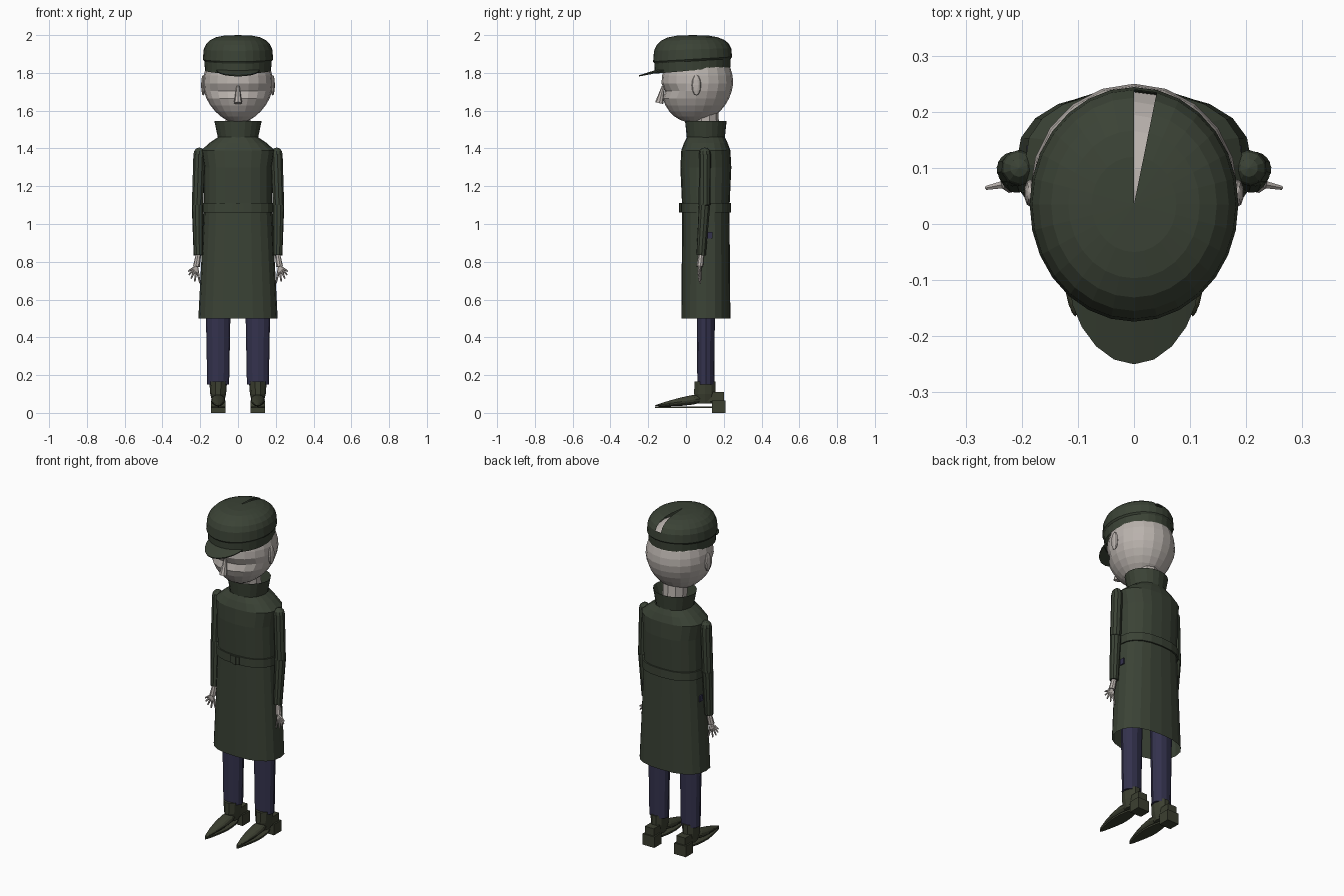
import bpy, bmesh, math
from mathutils import Vector

default_cube = bpy.data.objects.get("Cube")
if default_cube:
    bpy.data.objects.remove(default_cube, do_unlink=True)


def make_material(name, red, green, blue):
    material = bpy.data.materials.new(name)
    material.use_nodes = True
    color = (red, green, blue, 1)
    material.diffuse_color = color
    material.node_tree.nodes["Principled BSDF"].inputs["Base Color"].default_value = color
    return material


CLOTH = make_material("dark olive cloth", 0.043, 0.055, 0.036)
LEATHER = make_material("dark olive leather", 0.045, 0.05, 0.03)
NAVY = make_material("navy cloth", 0.034, 0.032, 0.075)
SKIN = make_material("pale skin", 0.49, 0.45, 0.42)


def finish(name, bm, material):
    bmesh.ops.recalc_face_normals(bm, faces=bm.faces)
    mesh = bpy.data.meshes.new(name)
    bm.to_mesh(mesh)
    bm.free()
    mesh.materials.append(material)
    part = bpy.data.objects.new(name, mesh)
    bpy.context.collection.objects.link(part)
    return part


def signed_power(value, exponent):
    return math.copysign(abs(value) ** exponent, value)


def loft_mesh(rows, x=0, y=0.105, sides=20, power=2, closed=True):
    """Stack rounded sections, each given as height, half width, half depth."""
    bm = bmesh.new()
    loops = []
    for height, width, depth in rows:
        loop = []
        for i in range(sides):
            turn = math.tau * i / sides
            across = signed_power(math.cos(turn), 2 / power)
            along = signed_power(math.sin(turn), 2 / power)
            loop.append(bm.verts.new((x + width * across, y + depth * along, height)))
        loops.append(loop)
    for lower, upper in zip(loops, loops[1:]):
        for i in range(sides):
            bm.faces.new((lower[i - 1], lower[i], upper[i], upper[i - 1]))
    if closed:
        bm.faces.new(loops[0])
        bm.faces.new(loops[-1])
    return bm


def loft(name, material, rows, **options):
    return finish(name, loft_mesh(rows, **options), material)


def limb(name, material, start, end, start_radius, end_radius, sides=10):
    """Tapered tube between two points."""
    start, end = Vector(start), Vector(end)
    bm = bmesh.new()
    bmesh.ops.create_cone(bm, cap_ends=True, segments=sides, radius1=start_radius,
                          radius2=end_radius, depth=(end - start).length)
    turn = (end - start).to_track_quat("Z", "Y")
    for vert in bm.verts:
        vert.co = turn @ vert.co + (start + end) / 2
    return finish(name, bm, material)


def ball_mesh(center, radii, segments=10, rings=6):
    bm = bmesh.new()
    bmesh.ops.create_uvsphere(bm, u_segments=segments, v_segments=rings, radius=1)
    for vert in bm.verts:
        vert.co = Vector(center) + vert.co * Vector(radii)
    return bm


def box(name, material, center, size):
    bm = bmesh.new()
    bmesh.ops.create_cube(bm, size=1)
    for vert in bm.verts:
        vert.co = Vector(center) + vert.co * Vector(size)
    return finish(name, bm, material)


# Coat, open at the hem, with a standing collar
loft("coat", CLOTH, [(0.5, 0.21, 0.13), (1.08, 0.18, 0.125), (1.3, 0.18, 0.135),
                     (1.39, 0.195, 0.13), (1.43, 0.15, 0.115), (1.46, 0.105, 0.1)],
     power=2.4, closed=False)
loft("collar", CLOTH, [(1.45, 0.105, 0.1), (1.545, 0.125, 0.11), (1.45, 0.09, 0.09)],
     closed=False)

# Belt and buckle
loft("belt", CLOTH, [(height, 0.188, 0.134) for height in (1.06, 1.11)], power=2.4)
box("buckle", CLOTH, (0, -0.03, 1.085), (0.06, 0.008, 0.045))
box("buckle_bar", CLOTH, (0, -0.034, 1.085), (0.02, 0.008, 0.05))

# Neck, then an egg-shaped head with a narrow jaw and recessed eyes
limb("neck", SKIN, (0, 0.11, 1.42), (0, 0.1, 1.62), 0.07, 0.07)
HEAD_HEIGHT, HEAD_CENTER = 0.21, 1.745
head = ball_mesh((0, 0.06, HEAD_CENTER), (0.185, 0.19, HEAD_HEIGHT), segments=20, rings=16)
for vert in head.verts:
    drop = max(0, HEAD_CENTER - vert.co.z) / HEAD_HEIGHT
    vert.co.x *= 1 - 0.15 * drop ** 2
    vert.co.y -= 0.02 * drop
    if vert.co.y < -0.05 and abs(vert.co.z - 1.705) < 0.015:
        vert.co.y += 0.02
finish("head", head, SKIN)
limb("nose", SKIN, (0, -0.12, 1.73), (0, -0.142, 1.64), 0.008, 0.022, sides=8)

# Cap: straight band and puffed crown, tipped forward
CAP_SIDES, CAP_Y = 28, 0.035
cap_rows = [(1.81, 0.175, 0.2), (1.86, 0.178, 0.202)]
for step in range(7):
    angle = math.radians(15 * step)
    radius = abs(math.cos(angle)) ** (2 / 3)
    cap_rows.append((1.87 + 0.13 * math.sin(angle) ** (2 / 3), 0.186 * radius, 0.209 * radius))
cap = loft_mesh(cap_rows, y=CAP_Y, sides=CAP_SIDES, closed=False)
bmesh.ops.remove_doubles(cap, verts=cap.verts, dist=0.0001)

# Open wedge at the back of the crown
quarter = math.pi / 2
wedge = []
for face in cap.faces:
    middle = face.calc_center_median()
    bearing = math.atan2(middle.y - CAP_Y, middle.x)
    if middle.z > 1.93 and quarter - math.tau / CAP_SIDES < bearing < quarter:
        wedge.append(face)
bmesh.ops.delete(cap, geom=wedge, context="FACES")
for vert in cap.verts:
    vert.co.z += 0.45 * (2 - vert.co.z) * vert.co.y
finish("cap", cap, CLOTH)

# Visor, a plate sloping down from the front of the band
visor = bmesh.new()
edge_pairs = []
for step in range(11):
    angle = math.pi * (step / 10 - 0.5)
    x, reach = 0.115 * math.sin(angle), abs(math.cos(angle))
    y = CAP_Y - 0.19 * math.sqrt(1 - (x / 0.18) ** 2)
    edge_pairs.append((visor.verts.new((x, y + 0.01, 1.82)),
                       visor.verts.new((x, y - 0.095 * reach, 1.817 - 0.03 * reach))))
for (inner, outer), (next_inner, next_outer) in zip(edge_pairs, edge_pairs[1:]):
    visor.faces.new((inner, next_inner, next_outer, outer))
visor_part = finish("visor", visor, CLOTH)
visor_part.modifiers.new("thickness", "SOLIDIFY").thickness = 0.006

FOOT_X = 0.105
for side, name in ((1, "left_"), (-1, "right_")):
    foot = side * FOOT_X
    ear = ball_mesh((side * 0.184, 0.055, 1.735), (0.012, 0.025, 0.055))
    finish(name + "ear", ear, SKIN)

    # Sleeve with a rounded shoulder
    shoulder = Vector((side * 0.205, 0.1, 1.37))
    elbow = Vector((side * 0.214, 0.098, 1.1))
    wrist = Vector((side * 0.21, 0.08, 0.835))
    finish(name + "shoulder", ball_mesh(shoulder, (0.032, 0.032, 0.035)), CLOTH)
    limb(name + "upper_sleeve", CLOTH, shoulder, elbow, 0.032, 0.031)
    limb(name + "lower_sleeve", CLOTH, elbow, wrist, 0.031, 0.025)

    # Hand with fingers fanned outward
    palm = Vector((side * 0.22, 0.073, 0.775))
    limb(name + "palm", SKIN, wrist, palm, 0.015, 0.018, sides=8)
    for finger in range(5):
        fan = math.radians(60 - 18 * finger)
        length = 0.05 + 0.01 * finger
        reach = Vector((side * math.sin(fan), -0.2 * math.sin(fan), -math.cos(fan)))
        limb(f"{name}finger_{finger}", SKIN, palm, palm + length * reach, 0.009, 0.004, sides=6)

    box(name + "pocket", NAVY, (side * 0.188, 0.125, 0.94), (0.008, 0.03, 0.035))

    # Trouser leg
    loft(name + "trouser_leg", NAVY, [(0.15, 0.058, 0.045), (0.8, 0.07, 0.05)], x=foot, sides=12)

    # Shoe shaft, with a toe and sole tapering forward to a point
    loft(name + "shoe_shaft", LEATHER, [(0.05, 0.03, 0.045), (0.1, 0.042, 0.06),
                                        (0.165, 0.047, 0.058)], x=foot, y=0.1, sides=10)
    toe = ball_mesh((0, 0, 0), (1, 1, 1), segments=12, rings=8)
    for vert in toe.verts:
        taper = (1 + vert.co.y) / 2
        vert.co = (foot + 0.05 * vert.co.x * (0.4 + 0.6 * taper),
                   -0.02 + 0.145 * vert.co.y,
                   0.038 + 0.045 * taper + 0.035 * vert.co.z * (0.3 + 0.7 * taper))
    finish(name + "shoe_toe", toe, LEATHER)
    sole = loft_mesh([(height, 0.038, 0.155) for height in (0.025, 0.035)], x=foot, y=-0.01)
    for vert in sole.verts:
        if vert.co.y < 0:
            vert.co.x = foot + (vert.co.x - foot) * (1 + 3 * vert.co.y)
    finish(name + "sole", sole, LEATHER)
    box(name + "heel", LEATHER, (foot, 0.173, 0.033), (0.078, 0.07, 0.066))
    box(name + "heel_counter", LEATHER, (foot, 0.155, 0.085), (0.06, 0.09, 0.05))
